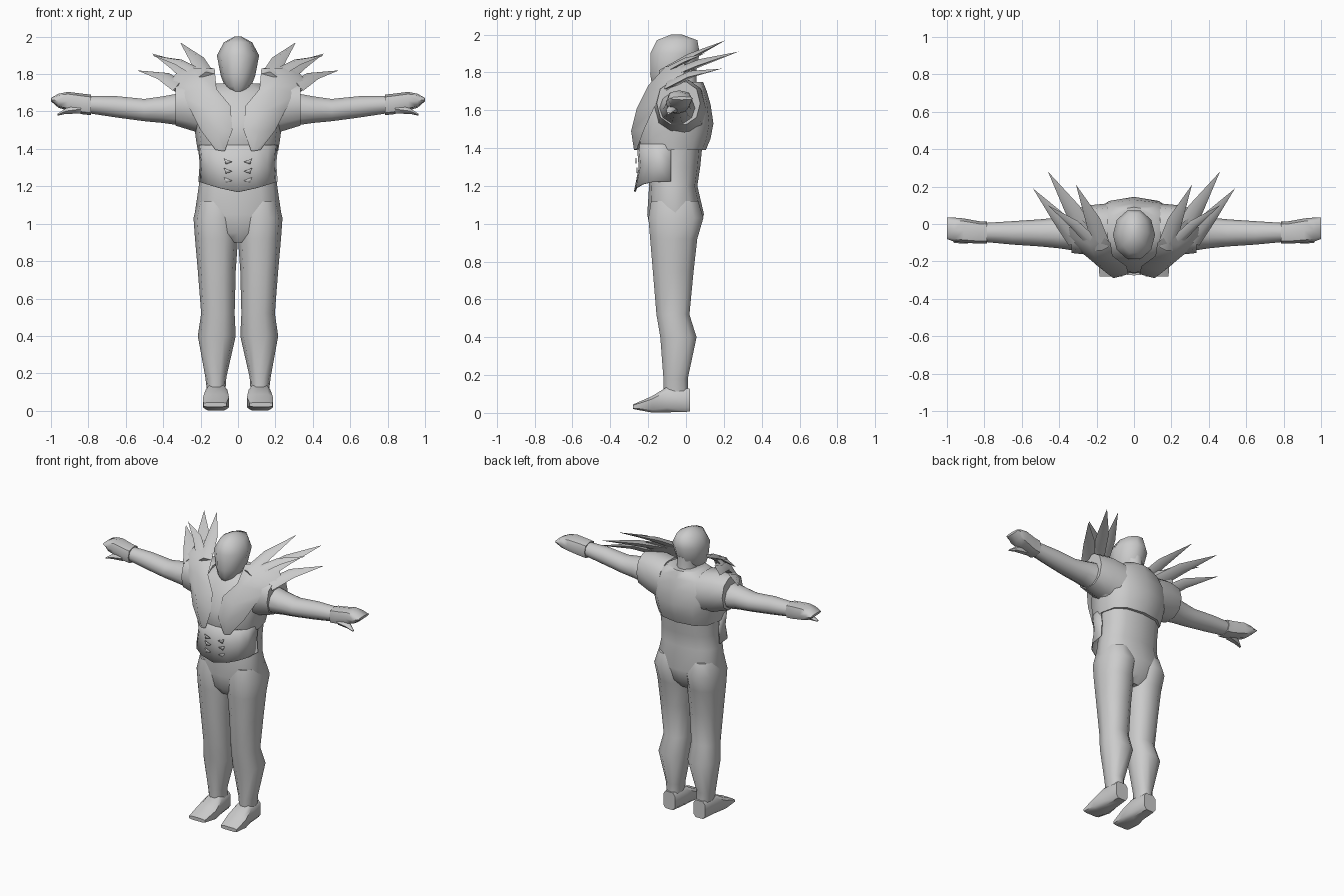
import bpy, bmesh, math
from mathutils import Vector

grey = bpy.data.materials.new("light_grey")
grey.diffuse_color = (0.6, 0.6, 0.6, 1)


def finish(name, bm, mirror=False, thick=0, angle=50):
    bmesh.ops.recalc_face_normals(bm, faces=bm.faces)
    me = bpy.data.meshes.new(name)
    bm.to_mesh(me)
    bm.free()
    me.materials.append(grey)
    ob = bpy.data.objects.new(name, me)
    bpy.context.collection.objects.link(ob)
    bpy.ops.object.select_all(action='DESELECT')
    ob.select_set(True)
    bpy.context.view_layer.objects.active = ob
    bpy.ops.object.shade_smooth_by_angle(angle=math.radians(angle))
    if thick:
        ob.modifiers.new("thickness", 'SOLIDIFY').thickness = thick
    if mirror:
        ob.modifiers.new("mirror", 'MIRROR')
    return ob


def bridge(bm, loops, closed=True):
    n = len(loops[0])
    for a, b in zip(loops, loops[1:]):
        for i in range(n if closed else n - 1):
            j = (i + 1) % n
            bm.faces.new((a[i], a[j], b[j], b[i]))


def loft(name, axis, rings, n=12, power=1.0, mirror=False):
    """Rings: (position on axis, min/max of first cross axis, min/max of second)."""
    bm = bmesh.new()
    others = [i for i in range(3) if i != axis]
    loops = []
    for pos, u0, u1, v0, v1 in rings:
        loop = []
        for k in range(n):
            t = 2 * math.pi * (k + (0.5 if power < 0.7 else 0)) / n
            c, s = math.cos(t), math.sin(t)
            c = math.copysign(abs(c) ** power, c)
            s = math.copysign(abs(s) ** power, s)
            p = [0, 0, 0]
            p[axis] = pos
            p[others[0]] = (u0 + u1) / 2 + c * (u1 - u0) / 2
            p[others[1]] = (v0 + v1) / 2 + s * (v1 - v0) / 2
            loop.append(bm.verts.new(p))
        loops.append(loop)
    bridge(bm, loops)
    bm.faces.new(loops[0])
    bm.faces.new(loops[-1])
    return finish(name, bm, mirror)


def blade(name, sections, tip):
    """Curved plume: each section is inner edge, raised middle, outer edge, underside."""
    bm = bmesh.new()
    loops = [[bm.verts.new(p) for p in s] for s in sections]
    bridge(bm, loops)
    bm.faces.new(loops[0])
    end, t = loops[-1], bm.verts.new(tip)
    for i in range(4):
        bm.faces.new((end[i], end[(i + 1) % 4], t))
    return finish(name, bm, True, angle=70)


# Head and neck
loft("head", 2, [
    (1.70, -0.035, 0.035, -0.16, -0.05), (1.735, -0.07, 0.07, -0.185, 0.01),
    (1.79, -0.092, 0.092, -0.195, 0.05), (1.90, -0.113, 0.113, -0.195, 0.08),
    (1.97, -0.075, 0.075, -0.16, 0.065), (2.0, -0.02, 0.02, -0.08, -0.02)], n=10)
loft("neck", 2, [(1.62, -0.09, 0.09, -0.13, 0.09), (1.72, -0.065, 0.065, -0.10, 0.06),
                 (1.83, -0.065, 0.065, -0.10, 0.06)], n=10)

# Lower torso and hips
loft("hips", 2, [
    (0.90, -0.13, 0.13, -0.15, 0.02), (0.95, -0.20, 0.20, -0.185, 0.06),
    (1.05, -0.232, 0.232, -0.205, 0.095), (1.20, -0.21, 0.21, -0.195, 0.06),
    (1.30, -0.20, 0.20, -0.19, 0.075), (1.45, -0.21, 0.21, -0.20, 0.09)], power=0.8)

# Jacket over chest and back
loft("jacket", 2, [
    (1.39, -0.215, 0.215, -0.25, 0.105), (1.45, -0.225, 0.225, -0.265, 0.13),
    (1.53, -0.235, 0.235, -0.26, 0.145), (1.63, -0.25, 0.25, -0.215, 0.13),
    (1.70, -0.20, 0.20, -0.17, 0.11), (1.75, -0.12, 0.12, -0.12, 0.09)], power=0.8)

# Waistcoat front with a pointed hem
bm = bmesh.new()
rows = []
for f, rx, ry in ((0, 0.215, 0.18), (0.5, 0.205, 0.17), (1, 0.212, 0.195)):
    row = []
    for k in range(9):
        t = math.pi + math.pi * k / 8
        c = math.cos(t)
        hem = 1.17 + 0.055 * abs(c)
        y = -0.08 - ry * abs(math.sin(t)) ** 0.7
        row.append(bm.verts.new((rx * math.copysign(abs(c) ** 0.8, c), y, 1.42 + f * (hem - 1.42))))
    rows.append(row)
bridge(bm, rows, closed=False)
finish("waistcoat", bm, thick=0.008)

# Lacing tabs on the waistcoat
bm = bmesh.new()
for z in (1.33, 1.28, 1.23):
    bm.faces.new([bm.verts.new(p) for p in
                  ((0.03, -0.262, z), (0.075, -0.262, z + 0.018), (0.065, -0.262, z - 0.012))])
finish("lacing_tabs", bm, True, thick=0.006)

# Legs and feet
loft("leg", 2, [
    (0.10, 0.068, 0.165, -0.12, 0.015), (0.18, 0.062, 0.175, -0.122, 0.012),
    (0.40, 0.012, 0.215, -0.14, 0.06), (0.52, 0.018, 0.197, -0.16, 0.022),
    (0.75, 0.012, 0.215, -0.18, 0.045), (0.92, 0.0, 0.23, -0.195, 0.065),
    (1.03, 0.0, 0.238, -0.205, 0.098), (1.12, 0.02, 0.215, -0.19, 0.07)],
    n=10, power=0.85, mirror=True)
loft("foot", 1, [
    (0.02, 0.07, 0.165, 0.004, 0.13), (-0.10, 0.055, 0.175, 0.0, 0.14),
    (-0.18, 0.045, 0.19, 0.0, 0.09), (-0.28, 0.06, 0.188, 0.02, 0.045)],
    n=8, power=0.5, mirror=True)

# Arms, short sleeves and mitten hands
loft("arm", 0, [
    (0.15, -0.15, 0.08, 1.43, 1.72), (0.27, -0.15, 0.06, 1.515, 1.71),
    (0.40, -0.13, 0.035, 1.535, 1.685), (0.50, -0.12, 0.025, 1.545, 1.67),
    (0.65, -0.11, 0.015, 1.565, 1.685), (0.81, -0.095, 0.005, 1.59, 1.685)],
    n=10, mirror=True)
loft("sleeve", 0, [
    (0.14, -0.17, 0.11, 1.46, 1.75), (0.24, -0.165, 0.10, 1.49, 1.765),
    (0.335, -0.155, 0.075, 1.52, 1.755)], n=10, power=0.85, mirror=True)
loft("hand", 0, [
    (0.785, -0.105, 0.012, 1.58, 1.69), (0.83, -0.105, 0.015, 1.585, 1.695),
    (0.91, -0.10, 0.03, 1.605, 1.705), (0.96, -0.095, 0.034, 1.62, 1.695),
    (1.0, -0.08, 0.036, 1.655, 1.672)], n=8, power=0.75, mirror=True)
loft("thumb", 0, [
    (0.84, -0.10, -0.03, 1.585, 1.64), (0.92, -0.105, -0.055, 1.585, 1.62),
    (0.965, -0.10, -0.085, 1.577, 1.588)], n=6, mirror=True)

# Big plumed collar sweeping from the chest over each shoulder
base = [
    [(0.07, -0.262, 1.39), (0.09, -0.275, 1.39), (0.12, -0.26, 1.395), (0.09, -0.23, 1.40)],
    [(0.03, -0.268, 1.50), (0.11, -0.29, 1.49), (0.20, -0.22, 1.50), (0.11, -0.22, 1.50)],
    [(0.04, -0.225, 1.63), (0.15, -0.26, 1.61), (0.255, -0.17, 1.61), (0.15, -0.18, 1.63)],
    [(0.115, -0.17, 1.72), (0.20, -0.20, 1.73), (0.32, -0.12, 1.69), (0.21, -0.12, 1.70)],
    [(0.125, -0.10, 1.83), (0.24, -0.11, 1.83), (0.38, -0.05, 1.745), (0.25, -0.05, 1.76)],
]
blade("collar_plume", base, (0.29, 0.03, 1.85))


def spike(name, root, mid, tip, width):
    """Pointed plume tip, widened across its own direction."""
    root, mid, tip = Vector(root), Vector(mid), Vector(tip)
    side = (tip - root).cross(Vector((0, -0.6, 0.8))).normalized()
    up = side.cross(tip - root).normalized()
    secs = [[c - side * w, c + up * w * 0.5, c + side * w, c - up * w * 0.4]
            for c, w in ((root, width), (mid, width * 0.8))]
    blade(name, secs, tip)


spike("inner_spike", (0.17, -0.13, 1.79), (0.22, 0.02, 1.88), (0.31, 0.21, 1.97), 0.05)
spike("middle_spike", (0.24, -0.09, 1.78), (0.33, 0.08, 1.85), (0.46, 0.28, 1.91), 0.055)
spike("outer_spike", (0.31, -0.09, 1.73), (0.40, 0.03, 1.79), (0.54, 0.19, 1.82), 0.05)
spike("upper_small_spike", (0.22, -0.10, 1.81), (0.32, 0.0, 1.865), (0.46, 0.10, 1.90), 0.035)
